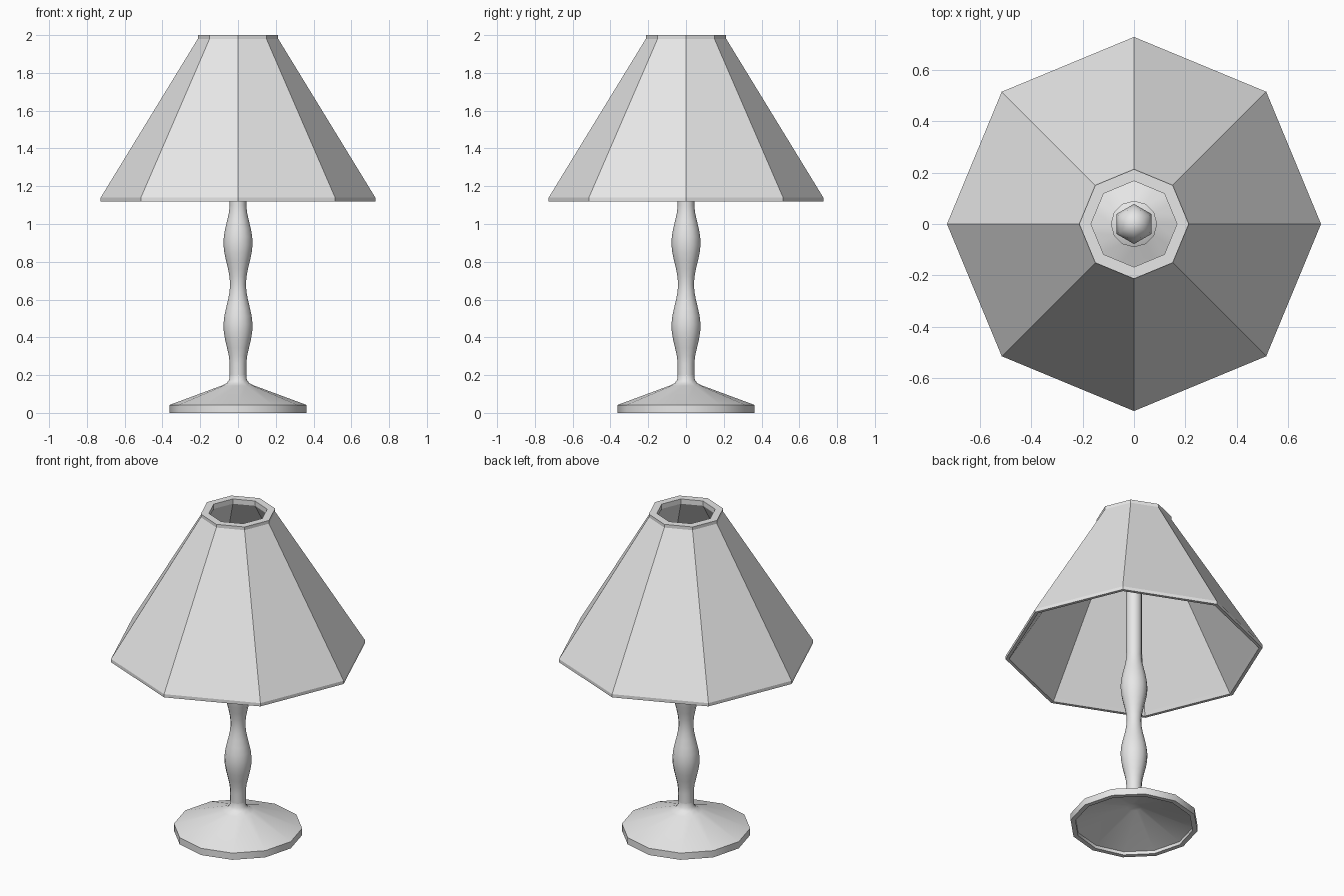
import bpy
import bmesh
import math

cube = bpy.data.objects.get("Cube")
if cube:
    bpy.data.objects.remove(cube, do_unlink=True)

grey = bpy.data.materials.new("light grey")
grey.use_nodes = True
colour = (0.8, 0.8, 0.8, 1)
grey.diffuse_color = colour
grey.node_tree.nodes["Principled BSDF"].inputs["Base Color"].default_value = colour


def lathe(name, profile, sides, start=0.0, closed=False, smooth=None):
    """Turn an (r, z) profile about the z axis; radius zero makes a pole."""
    bm = bmesh.new()
    rings = []
    for r, z in profile:
        if r == 0:
            rings.append([bm.verts.new((0, 0, z))] * sides)
            continue
        ring = []
        for i in range(sides):
            a = start + math.tau * i / sides
            ring.append(bm.verts.new((r * math.cos(a), r * math.sin(a), z)))
        rings.append(ring)
    pairs = list(zip(rings, rings[1:]))
    if closed:
        pairs.append((rings[-1], rings[0]))
    for low, high in pairs:
        for i in range(sides):
            j = (i + 1) % sides
            corners = dict.fromkeys((low[i], low[j], high[j], high[i]))
            bm.faces.new(list(corners))
    bmesh.ops.recalc_face_normals(bm, faces=bm.faces)
    mesh = bpy.data.meshes.new(name)
    bm.to_mesh(mesh)
    bm.free()
    mesh.materials.append(grey)
    obj = bpy.data.objects.new(name, mesh)
    bpy.context.collection.objects.link(obj)
    if smooth is not None:
        bpy.ops.object.select_all(action="DESELECT")
        obj.select_set(True)
        bpy.context.view_layer.objects.active = obj
        bpy.ops.object.shade_smooth_by_angle(angle=math.radians(smooth))
    return obj


# Hollow foot with a thin rim, rising into the stem
lathe("base", [(0, 0.13), (0.04, 0.12), (0.335, 0.02), (0.335, 0), (0.363, 0),
               (0.363, 0.042), (0.09, 0.143), (0.06, 0.157), (0.047, 0.175),
               (0.044, 0.2), (0, 0.2)], 12, smooth=40)

# Turned stem with two swellings
stem = [(0, 0.18), (0.044, 0.18)]
for k in range(21):
    z = 0.26 + 0.042 * k
    swell = 0.0595 + 0.0175 * math.cos(math.tau * (z - 0.46) / 0.44)
    stem.append((max(swell, 0.044 if z < 0.4 or z > 0.95 else 0.04), z))
stem += [(0.045, 1.15), (0.045, 1.58), (0, 1.58)]
lathe("stem", stem, 12, smooth=40)

# Lamp socket and bulb inside the shade
lathe("socket", [(0, 1.55), (0.045, 1.55), (0.09, 1.59), (0.09, 1.62),
                 (0.05, 1.64), (0, 1.64)], 12, smooth=40)
bulb = [(0, 1.62)]
for k in range(1, 6):
    a = math.pi * k / 6
    bulb.append((0.078 * math.sin(a), 1.71 - 0.09 * math.cos(a)))
bulb.append((0, 1.8))
lathe("bulb", bulb, 6, start=math.pi / 2, smooth=65)

# Eight-sided shade with a wall and small straight lips
lathe("shade", [(0.727, 1.12), (0.727, 1.14), (0.213, 1.98), (0.213, 2.0),
                (0.167, 2.0), (0.167, 1.97), (0.695, 1.14), (0.707, 1.12)],
      8, closed=True)
